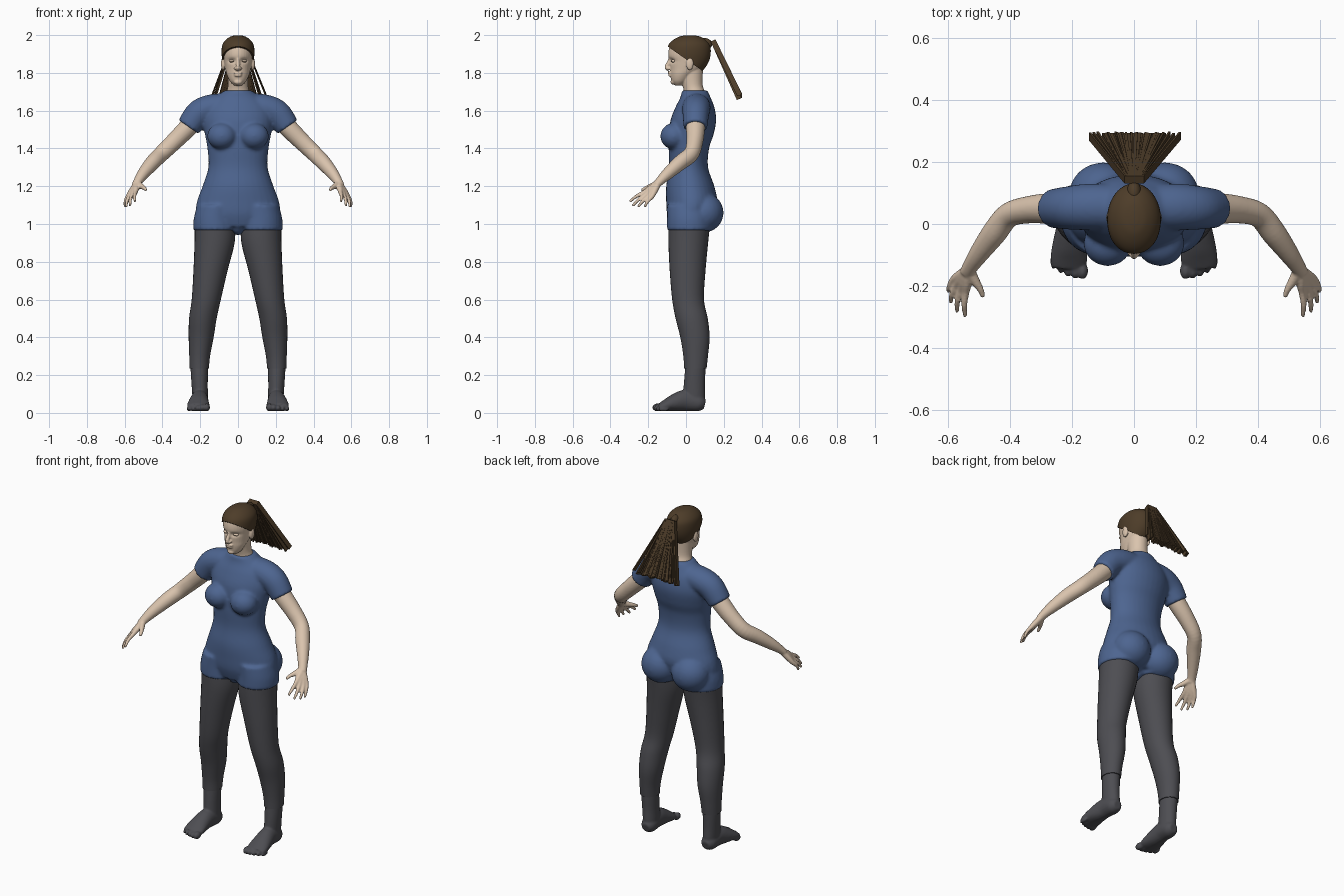
import bpy, bmesh, math, random
from mathutils import Vector, Matrix

if "Cube" in bpy.data.objects:
    bpy.data.objects.remove(bpy.data.objects["Cube"])
random.seed(4)


def material(name, rgb):
    m = bpy.data.materials.new(name)
    m.use_nodes = True
    m.diffuse_color = (*rgb, 1)
    m.node_tree.nodes["Principled BSDF"].inputs["Base Color"].default_value = (*rgb, 1)
    return m


SKIN = material("skin", (0.70, 0.55, 0.42))
SHIRT = material("blue cloth", (0.075, 0.13, 0.28))
PANTS = material("charcoal cloth", (0.075, 0.075, 0.085))
HAIR = material("brown hair", (0.075, 0.046, 0.022))


def spline(rows, steps=5):
    """Catmull-Rom through rows of numbers."""
    rows = [Vector(r) for r in rows]
    out = []
    for i in range(len(rows) - 1):
        a, b = rows[max(i - 1, 0)], rows[i]
        c, d = rows[i + 1], rows[min(i + 2, len(rows) - 1)]
        for k in range(steps):
            t = k / steps
            out.append(0.5 * (2 * b + (c - a) * t + (2 * a - 5 * b + 4 * c - d) * t * t
                              + (3 * b - a - 3 * c + d) * t ** 3))
    return out + [rows[-1]]


def skin_rings(bm, rings):
    loops = [[bm.verts.new(p) for p in ring] for ring in rings]
    for a, b in zip(loops, loops[1:]):
        for i in range(len(a)):
            j = (i + 1) % len(a)
            bm.faces.new((a[i], a[j], b[j], b[i]))
    bm.faces.new(loops[0])
    bm.faces.new(loops[-1])


def angles(n):
    return [2 * math.pi * i / n for i in range(n)]


def loft(bm, rows, s=1, n=32):
    """Level rings given as z, centre x, half width, front y, back y."""
    skin_rings(bm, [[(s * x + w * math.cos(a), (f + b) / 2 + (b - f) / 2 * math.sin(a), z)
                     for a in angles(n)] for z, x, w, f, b in spline(rows)])


def tube(bm, rows, s=1, n=16):
    """Rings across a path given as x, y, z, half width, half height."""
    pts = spline(rows)
    rings = []
    for i, (x, y, z, w, h) in enumerate(pts):
        d = (pts[min(i + 1, len(pts) - 1)] - pts[max(i - 1, 0)])
        d = Vector((s * d[0], d[1], d[2])).normalized()
        side = d.cross(Vector((0, 0, 1))).normalized()
        up = side.cross(d)
        c = Vector((s * x, y, z))
        rings.append([c + side * w * math.cos(a) + up * h * math.sin(a) for a in angles(n)])
    skin_rings(bm, rings)


def blob(bm, co, size):
    m = Matrix.Translation(co) @ Matrix.Diagonal((*size, 1))
    bmesh.ops.create_uvsphere(bm, u_segments=24, v_segments=16, radius=1, matrix=m)


def finish(name, bm, mat, voxel=0, smooth=0, shade=True):
    """Make the object, melting its pieces together when a voxel size is given."""
    bmesh.ops.recalc_face_normals(bm, faces=bm.faces)
    me = bpy.data.meshes.new(name)
    bm.to_mesh(me)
    bm.free()
    me.materials.append(mat)
    ob = bpy.data.objects.new(name, me)
    bpy.context.collection.objects.link(ob)
    bpy.ops.object.select_all(action='DESELECT')
    ob.select_set(True)
    bpy.context.view_layer.objects.active = ob
    if voxel:
        r = ob.modifiers.new("melt", 'REMESH')
        r.mode, r.voxel_size = 'VOXEL', voxel
        m = ob.modifiers.new("relax", 'SMOOTH')
        m.factor, m.iterations = 0.5, smooth
        bpy.ops.object.convert(target='MESH')
    if shade:
        bpy.ops.object.shade_smooth_by_angle(angle=math.radians(50))
    return ob


# Shirt: trunk, bust, seat, sleeves and short leg openings
bm = bmesh.new()
loft(bm, [(.985, 0, .18, -.08, .10), (1.05, 0, .222, -.10, .14), (1.12, 0, .217, -.105, .165),
          (1.2, 0, .188, -.105, .15), (1.3, 0, .157, -.09, .117), (1.4, 0, .162, -.092, .122),
          (1.47, 0, .174, -.09, .145), (1.55, 0, .185, -.082, .16), (1.62, 0, .17, -.055, .15),
          (1.67, 0, .12, -.03, .13), (1.708, 0, .07, -.022, .114)])
blob(bm, (0, 0, .985), (.035, .07, .045))
for s in (1, -1):
    blob(bm, (s * .085, -.063, 1.465), (.078, .073, .07))
    blob(bm, (s * .1, .095, 1.06), (.11, .104, .105))
    loft(bm, [(.965, .122, .115, -.1, .135), (1.03, .122, .112, -.1, .135), (1.1, .11, .105, -.1, .13)], s)
    tube(bm, [(.08, .055, 1.622, .075, .07), (.15, .055, 1.612, .075, .072),
              (.21, .052, 1.582, .07, .072), (.262, .05, 1.513, .063, .064)], s, 32)
finish("shirt", bm, SHIRT, .009, 5)

for s, side in ((1, "left"), (-1, "right")):
    # Trouser leg
    bm = bmesh.new()
    loft(bm, [(.235, .205, .051, -.01, .109), (.3, .203, .055, -.014, .116), (.40, .195, .066, -.03, .125),
              (.5, .186, .073, -.055, .115), (.6, .168, .077, -.073, .095), (.75, .146, .09, -.086, .103),
              (.9, .124, .106, -.093, .117), (1.0, .122, .107, -.093, .128)], s)
    finish(side + "_trouser_leg", bm, PANTS)

    # Stockinged foot with toes
    bm = bmesh.new()
    loft(bm, [(.04, .2, .038, .0, .09), (.08, .2, .041, -.015, .1), (.15, .203, .043, -.012, .1),
              (.25, .205, .047, -.004, .104), (.3, .205, .046, -.004, .104)], s)
    tube(bm, [(.2, .1, .045, .025, .025), (.2, .07, .052, .043, .045), (.203, 0, .066, .046, .056),
              (.208, -.06, .054, .054, .046), (.21, -.11, .039, .06, .03), (.21, -.14, .03, .055, .02)], s, 24)
    for i in range(5):
        r = .021 - .0022 * i
        blob(bm, (s * (.166 + .0235 * i), -.151 + .004 * i * i / 2, r + .008), (r * .85, .028, r))
    finish(side + "_foot", bm, PANTS, .006, 3)

    # Arm with fingers that run through the palm
    bm = bmesh.new()
    tube(bm, [(.19, .05, 1.59, .052, .052), (.27, .05, 1.505, .05, .05), (.34, .046, 1.435, .044, .046),
              (.405, .028, 1.372, .04, .043), (.452, -.03, 1.325, .04, .04), (.50, -.095, 1.268, .032, .032),
              (.53, -.14, 1.225, .025, .023), (.54, -.158, 1.205, .024, .02)], s, 24)
    wrist = Vector((.533, -.145, 1.218))
    knuckles = ((.543, -.222, 1.167), (.559, -.212, 1.155), (.574, -.197, 1.148), (.584, -.18, 1.145))
    tips = ((.545, -.298, 1.118), (.572, -.283, 1.096), (.592, -.254, 1.09), (.598, -.22, 1.09))
    for k, t in zip(knuckles, tips):
        k, t = Vector(k), Vector(t)
        mid = k.lerp(t, .55) + Vector((.004, 0, .006))
        tube(bm, [(*wrist, .017, .017), (*wrist.lerp(k, .6), .016, .016), (*k, .0115, .0125),
                  (*mid, .0095, .0095), (*t, .007, .007)], s)
    tube(bm, [(*wrist, .017, .017), (.512, -.185, 1.2, .015, .015),
              (.495, -.213, 1.19, .0105, .0105), (.487, -.236, 1.178, .008, .008)], s)
    finish(side + "_arm", bm, SKIN, .005, 4)

# Head with neck, nose, lips, brow and ears
SKULL = [(1.733, 0, .02, -.058, -.02), (1.755, 0, .042, -.076, .01), (1.79, 0, .059, -.083, .045),
         (1.82, 0, .067, -.085, .085), (1.86, 0, .074, -.089, .112), (1.90, 0, .079, -.094, .122),
         (1.94, 0, .076, -.086, .119), (1.965, 0, .061, -.064, .1), (1.983, 0, .036, -.03, .07),
         (1.989, 0, .012, .0, .04)]
bm = bmesh.new()
loft(bm, SKULL)
loft(bm, [(1.64, 0, .075, -.015, .12), (1.70, 0, .06, -.012, .1), (1.74, 0, .053, -.02, .088),
          (1.82, 0, .055, -.04, .09)])
tube(bm, [(0, -.086, 1.875, .008, .008), (0, -.095, 1.85, .01, .01), (0, -.104, 1.828, .012, .01),
          (0, -.092, 1.815, .012, .006)])
blob(bm, (0, -.084, 1.80), (.023, .012, .0075))
blob(bm, (0, -.083, 1.787), (.02, .012, .0075))
blob(bm, (0, -.068, 1.752), (.022, .014, .014))
for s in (1, -1):
    blob(bm, (s * .012, -.093, 1.823), (.009, .01, .008))
    blob(bm, (s * .079, .02, 1.848), (.011, .02, .034))
head = finish("head", bm, SKIN, .004, 3)
# Eye sockets
for v in head.data.vertices:
    if v.co.y < -.03:
        d2 = ((abs(v.co.x) - .032) / .02) ** 2 + ((v.co.z - 1.865) / .012) ** 2
        v.co.y += .013 * math.exp(-d2)

# Eyelids with a lash line
for s, side in ((1, "left"), (-1, "right")):
    bm = bmesh.new()
    blob(bm, (s * .032, -.066, 1.863), (.016, .012, .009))
    finish(side + "_eyelid", bm, SKIN)
    bm = bmesh.new()
    blob(bm, (s * .032, -.0755, 1.862), (.012, .003, .0016))
    finish(side + "_lashes", bm, HAIR)

# Hair cap, trimmed on a slope from hairline to nape
bm = bmesh.new()
loft(bm, SKULL, n=48)
bmesh.ops.scale(bm, vec=(1.1, 1.08, 1.09), space=Matrix.Translation((0, -.015, -1.88)), verts=bm.verts)
cut = bmesh.ops.bisect_plane(bm, geom=bm.verts[:] + bm.edges[:] + bm.faces[:], plane_co=(0, 0, 1.872),
                             plane_no=(0, .7, 1), clear_inner=True)
bmesh.ops.holes_fill(bm, edges=[e for e in bm.edges if e.is_boundary], sides=0)
finish("hair_cap", bm, HAIR)
bm = bmesh.new()
blob(bm, (0, .1, 1.952), (.024, .038, .032))
finish("hair_knot", bm, HAIR)

# Ponytail: a flat fan of straight strands, with a few loose ones at the sides
bm = bmesh.new()
ends = [-.1 + .2 * i / 35 for i in range(36)] + [-.142, -.13, -.117, .114, .128, .148]
for x in ends:
    top = Vector((x * .2, .143, 1.972))
    drop = random.uniform(-.012, .008)
    end = Vector((x, .283 + random.uniform(-.003, .003), 1.674 + drop))
    across, normal = Vector((1, 0, 0)), Vector((0, .9, .42))
    skin_rings(bm, [[p + across * w * a + normal * .014 * b
                     for a, b in ((-1, -1), (1, -1), (1, 1), (-1, 1))]
                    for p, w in ((top, .002), (end, .0036))])
finish("ponytail", bm, HAIR, shade=False)
